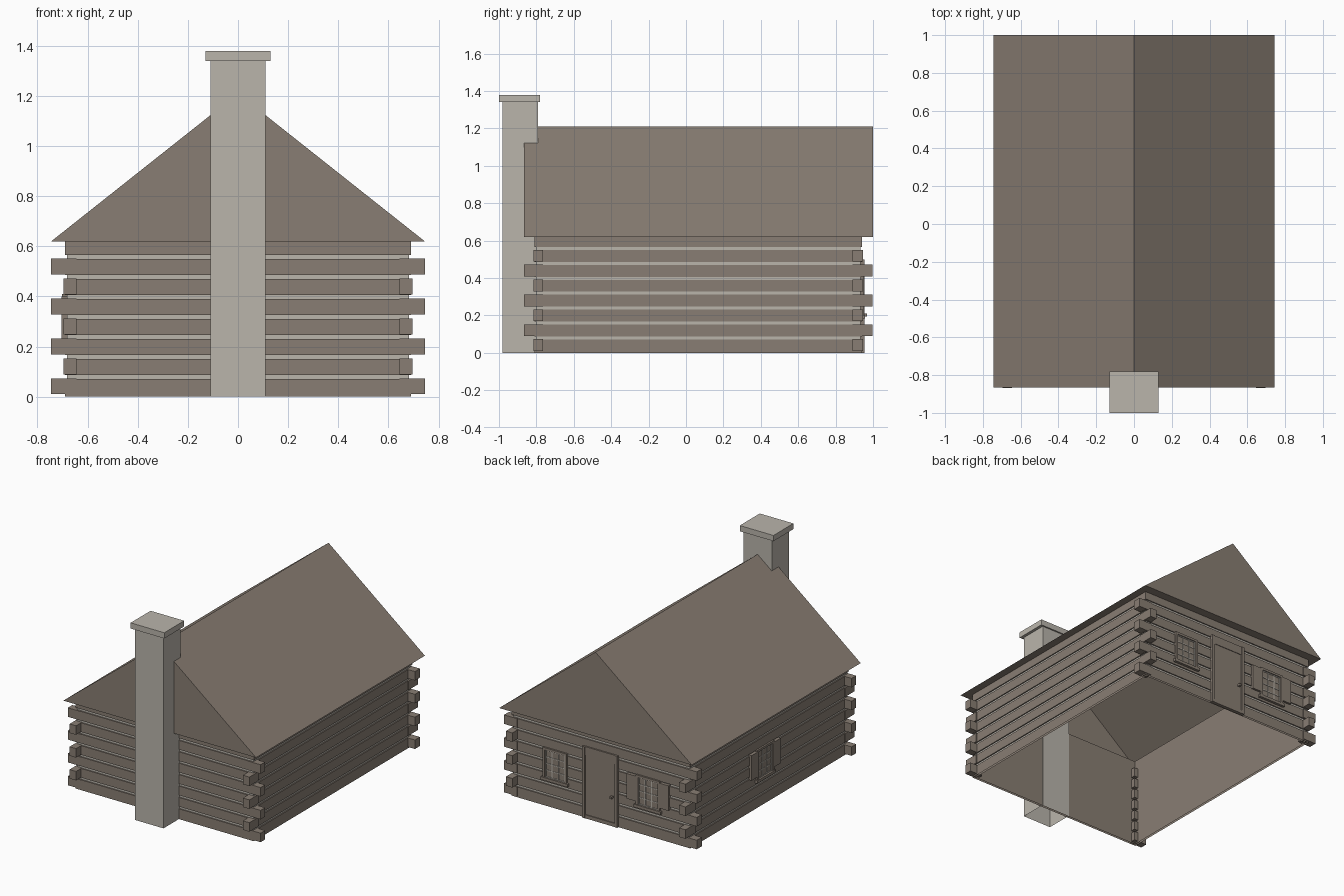
import bpy
import bmesh

cube = bpy.data.objects.get("Cube")
if cube:
    bpy.data.objects.remove(cube, do_unlink=True)


def material(name, rgb):
    m = bpy.data.materials.new(name)
    m.use_nodes = True
    m.diffuse_color = (*rgb, 1)
    m.node_tree.nodes["Principled BSDF"].inputs["Base Color"].default_value = (*rgb, 1)
    return m


WOOD = material("weathered_wood", (0.25, 0.208, 0.172))
STONE = material("pale_mortar", (0.49, 0.46, 0.41))

HALF_X, FRONT, BACK, EAVE = 0.69, -0.81, 0.94, 0.62
PITCH, CHINK = 0.0797, 0.008


def finish(name, bm, *mats):
    bmesh.ops.recalc_face_normals(bm, faces=bm.faces)
    mesh = bpy.data.meshes.new(name)
    bm.to_mesh(mesh)
    bm.free()
    for m in mats:
        mesh.materials.append(m)
    obj = bpy.data.objects.new(name, mesh)
    bpy.context.collection.objects.link(obj)
    return obj


def add_box(bm, x, y, z):
    """Add a box given its (low, high) range on each axis."""
    verts = bmesh.ops.create_cube(bm, size=1)["verts"]
    for v in verts:
        for i, (lo, hi) in enumerate((x, y, z)):
            v.co[i] = lo if v.co[i] < 0 else hi
    return verts


def ring(bm, z, inset=0.0):
    """Four corners of the wall outline at one height."""
    x, f, b = HALF_X - inset, FRONT + inset, BACK - inset
    return [bm.verts.new(p) for p in ((-x, f, z), (x, f, z), (x, b, z), (-x, b, z))]


def bridge(bm, a, b, mat=0):
    for i in range(4):
        j = (i + 1) % 4
        bm.faces.new((a[i], a[j], b[j], b[i])).material_index = mat


# Log walls with recessed mortar bands
bm = bmesh.new()
last = ring(bm, 0)
for k in range(1, 8):
    for dz, inset, mat in ((-CHINK, 0, 0), (-CHINK, 0.008, 0), (CHINK, 0.008, 1), (CHINK, 0, 0)):
        new = ring(bm, PITCH * k + dz, inset)
        bridge(bm, last, new, mat)
        last = new
top = ring(bm, EAVE)
bridge(bm, last, top)
finish("log_walls", bm, WOOD, STONE)

# Plain inner lining, open above and below
bm = bmesh.new()
bridge(bm, ring(bm, 0, 0.015), ring(bm, EAVE, 0.015))
lining = finish("inner_walls", bm, WOOD)
lining.data.flip_normals()

# Alternating log ends at the four corners
bm = bmesh.new()
for row in range(7):
    z = (PITCH * row + 0.01, PITCH * row + 0.073)
    reach_x, reach_y = (0.745, 0.005) if row % 2 == 0 else (0.695, 0.057)
    for sx in (-1, 1):
        xs = sorted((sx * 0.645, sx * reach_x))
        add_box(bm, xs, (FRONT - reach_y, FRONT + 0.045), z)
        add_box(bm, xs, (BACK - 0.05, BACK + reach_y), z)
finish("log_ends", bm, WOOD)

# Gabled roof with a soffit around the open interior
bm = bmesh.new()
rx, rf, rb, ridge = 0.745, -0.865, 1.0, 1.21
base = [bm.verts.new(p) for p in ((-rx, rf, EAVE), (rx, rf, EAVE), (rx, rb, EAVE), (-rx, rb, EAVE))]
peak_f, peak_b = bm.verts.new((0, rf, ridge)), bm.verts.new((0, rb, ridge))
bm.faces.new((base[0], base[1], peak_f))
bm.faces.new((base[2], base[3], peak_b))
bm.faces.new((base[1], base[2], peak_b, peak_f))
bm.faces.new((base[3], base[0], peak_f, peak_b))
bridge(bm, base, ring(bm, EAVE, 0.015))
finish("roof", bm, WOOD)

# Chimney stack, open at the foot, and its cap
bm = bmesh.new()
add_box(bm, (-0.11, 0.11), (-0.98, -0.79), (0, 1.35))
foot = [f for f in bm.faces if f.calc_center_median().z < 0.01]
bmesh.ops.delete(bm, geom=foot, context="FACES_ONLY")
finish("chimney_stack", bm, STONE)
bm = bmesh.new()
add_box(bm, (-0.13, 0.13), (-1.0, -0.78), (1.34, 1.38))
finish("chimney_cap", bm, STONE)


def fit(bm, side, u, z, depth):
    """Box on the outside of a wall: u runs along it, depth stands off it."""
    if side == "back":
        add_box(bm, u, (BACK - 0.01, BACK + depth), z)
    else:
        add_box(bm, (-HALF_X - depth, -HALF_X + 0.01), u, z)


def window(name, side, c, shutters):
    w, lo, hi, t = 0.092, 0.195, 0.41, 0.016
    bm = bmesh.new()
    for s in (-1, 1):
        fit(bm, side, sorted((c + s * w, c + s * (w - t))), (lo, hi), 0.012)
    fit(bm, side, (c - w, c + w), (hi - t, hi), 0.012)
    fit(bm, side, (c - w - 0.012, c + w + 0.012), (lo - 0.012, lo + 0.008), 0.018)
    finish(name + "_frame", bm, WOOD)
    bm = bmesh.new()
    fit(bm, side, (c - w + t, c + w - t), (lo, hi - t), 0.002)
    finish(name + "_panes", bm, WOOD)
    # Pale glazing bars: three columns by four rows
    bm = bmesh.new()
    x0, x1, z0, z1, b = c - w + t, c + w - t, lo + 0.008, hi - t, 0.003
    for i in range(4):
        u = x0 + b + (x1 - x0 - 2 * b) * i / 3
        fit(bm, side, (u - b, u + b), (z0, z1), 0.005)
    for i in range(5):
        v = z0 + b + (z1 - z0 - 2 * b) * i / 4
        fit(bm, side, (x0, x1), (v - b, v + b), 0.005)
    finish(name + "_bars", bm, STONE)
    if shutters:
        bm = bmesh.new()
        for s in (-1, 1):
            fit(bm, side, sorted((c + s * (w + 0.002), c + s * (w + 0.07))), (0.225, 0.4), 0.014)
        finish(name + "_shutters", bm, WOOD)


window("back_left_window", "back", 0.35, False)
window("back_right_window", "back", -0.37, True)
window("side_window", "side", 0.12, True)

# Door with trim, threshold and handle
bm = bmesh.new()
fit(bm, "back", (-0.115, 0.115), (0.025, 0.44), 0.006)
finish("door", bm, WOOD)
bm = bmesh.new()
for s in (-1, 1):
    fit(bm, "back", sorted((s * 0.115, s * 0.135)), (0, 0.5), 0.014)
fit(bm, "back", (-0.115, 0.115), (0.44, 0.5), 0.01)
fit(bm, "back", (-0.115, 0.115), (0, 0.025), 0.012)
finish("door_trim", bm, WOOD)
bm = bmesh.new()
fit(bm, "back", (-0.1, -0.085), (0.195, 0.21), 0.027)
finish("door_handle", bm, WOOD)
